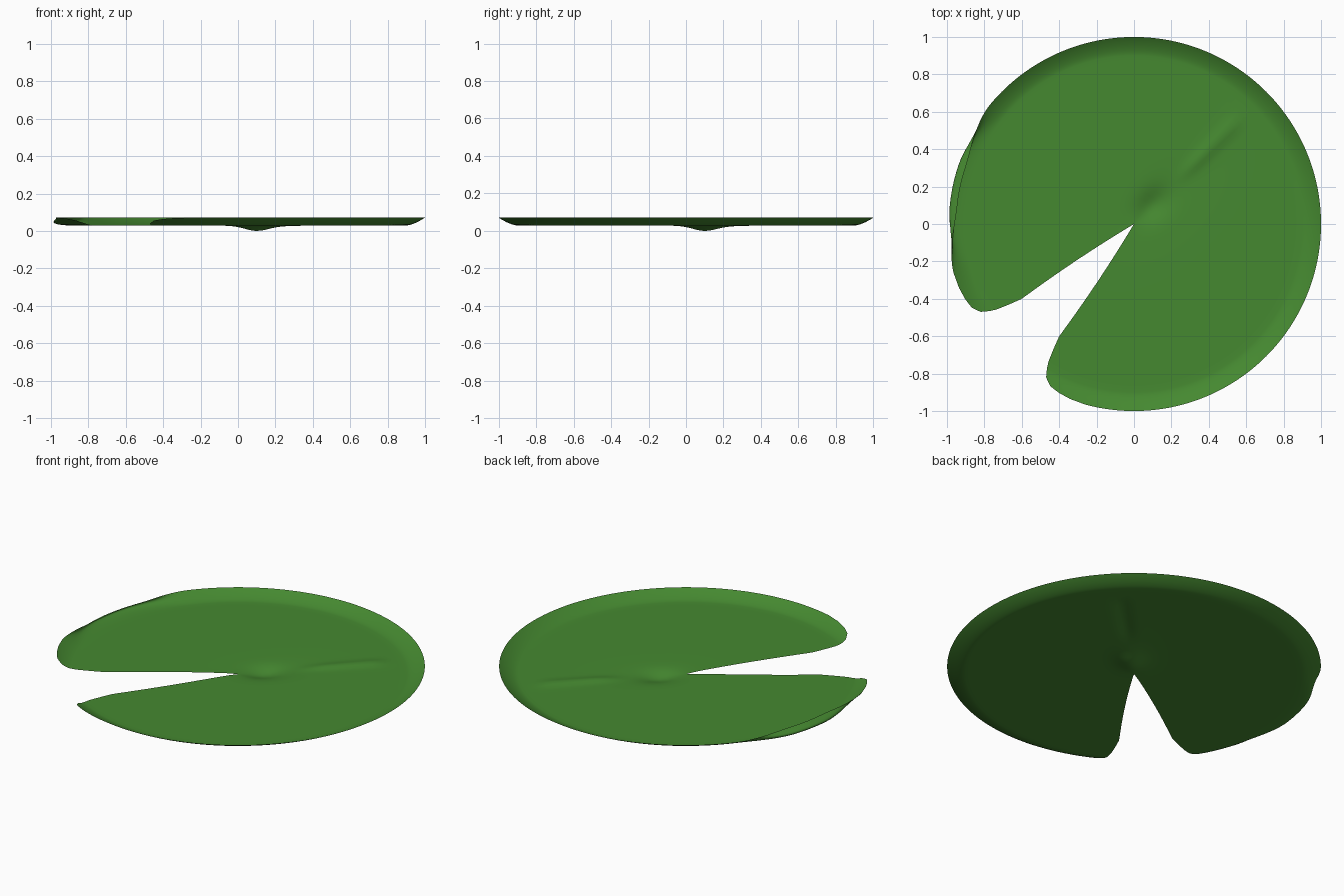
import bpy, bmesh
from math import radians, sin, cos, exp, atan2, pi

if "Cube" in bpy.data.objects:
    bpy.data.objects.remove(bpy.data.objects["Cube"])

# Half-angle of the notch (degrees) against radius; the end gives rounded lobe tips
NOTCH = [(0, 14), (0.355, 12.7), (0.72, 11.3), (0.88, 13.3), (0.945, 15.2),
         (0.975, 17.6), (0.988, 21), (0.996, 25), (1.0, 30)]
AXIS = radians(45)      # direction of the midrib
SEGS = 160


def notch_angle(r):
    for (r0, a0), (r1, a1) in zip(NOTCH, NOTCH[1:]):
        if r <= r1:
            return radians(a0 + (a1 - a0) * (r - r0) / (r1 - r0))
    return radians(NOTCH[-1][1])


def smooth(x):
    x = min(max(x, 0), 1)
    return x * x * (3 - 2 * x)


def height(r, phi):
    u, v = r * cos(phi), r * sin(phi)
    t = max(0, (r - 0.9) / 0.1)
    rim = 0.042 * t ** 1.6
    dip = 0.025 * exp(-((u - 0.14) / 0.1) ** 2 - (v / 0.07) ** 2)
    trough = 0.005 * exp(-((u - 0.22) / 0.22) ** 2 - (v / 0.12) ** 2)
    rib = 0.011 * exp(-(v / 0.035) ** 2) * smooth((u - 0.3) / 0.2) * smooth((0.84 - u) / 0.12)
    return 0.0285 + rim - dip - trough + rib


def curl(r, phi):
    # the rim rolls inward along the left side
    t = max(0, (r - 0.9) / 0.1)
    deg = (phi + AXIS) * 180 / pi
    b = smooth((deg - 140) / 22) * smooth((196 - deg) / 22)
    return b * (0.25 * t * (1 - t) - 0.05 * t)


# Leaf sheet on a polar grid, open at the notch
radii = [0.9 * (i / 26) for i in range(1, 27)] + [0.91, 0.92, 0.93, 0.945, 0.96,
                                                 0.975, 0.982, 0.988, 0.996, 1.0]
bm = bmesh.new()
centre = bm.verts.new((0, 0, height(0, 0)))
rings = []
for r in radii:
    half = pi - notch_angle(r)
    ring = []
    for j in range(SEGS + 1):
        phi = half * (2 * j / SEGS - 1)
        rr = r + curl(r, phi)
        ring.append(bm.verts.new((rr * cos(phi + AXIS), rr * sin(phi + AXIS), height(r, phi))))
    rings.append(ring)
for j in range(SEGS):
    bm.faces.new((centre, rings[0][j], rings[0][j + 1]))
    for a, b in zip(rings, rings[1:]):
        bm.faces.new((a[j], b[j], b[j + 1], a[j + 1]))
low = min(v.co.z for v in bm.verts)
for v in bm.verts:
    v.co.z = max(v.co.z - low, 0)

mesh = bpy.data.meshes.new("lily_pad")
bm.to_mesh(mesh)
bm.free()
for p in mesh.polygons:
    p.use_smooth = True
pad = bpy.data.objects.new("lily_pad", mesh)
bpy.context.collection.objects.link(pad)

# Leaf green
mat = bpy.data.materials.new("leaf_green")
mat.diffuse_color = (0.06, 0.25, 0.03, 1)
mat.use_nodes = True
mat.node_tree.nodes["Principled BSDF"].inputs["Base Color"].default_value = mat.diffuse_color
mesh.materials.append(mat)
